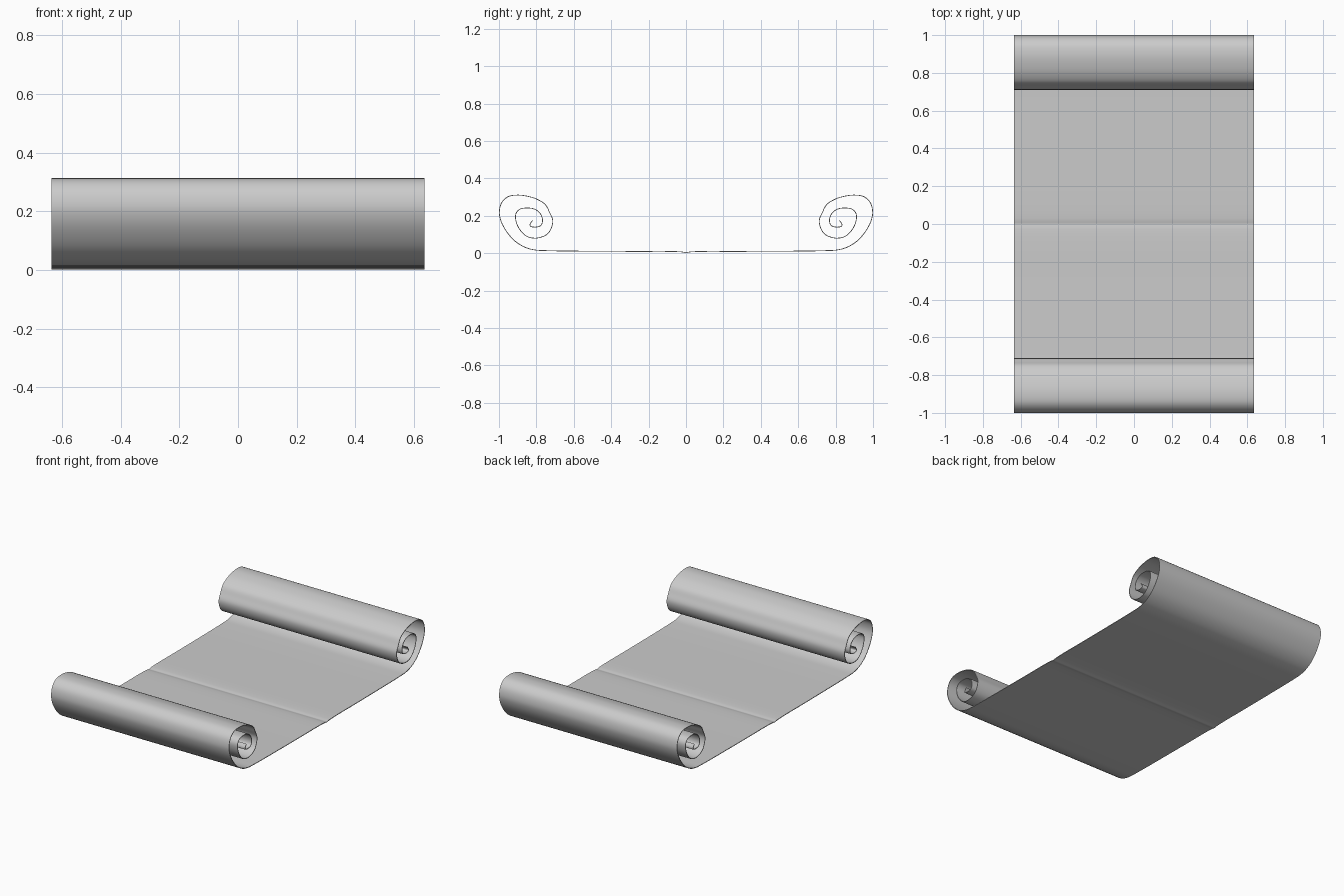
import bpy, bmesh
from mathutils import Vector

if "Cube" in bpy.data.objects:
    bpy.data.objects.remove(bpy.data.objects["Cube"])

HALF_WIDTH = 0.636
THICK = 0.004
STEPS = 5

# Half profile (y, z): from the middle of the sheet outward into the curl
half = [(0.0, 0.003), (0.03, 0.008), (0.3, 0.010), (0.63, 0.012), (0.74, 0.014), (0.81, 0.018),
        (0.865, 0.034), (0.92, 0.07), (0.965, 0.125), (0.99, 0.175), (0.998, 0.22),
        (0.985, 0.272), (0.95, 0.303), (0.895, 0.311), (0.84, 0.303), (0.795, 0.288),
        (0.752, 0.26), (0.73, 0.22), (0.713, 0.178), (0.72, 0.135), (0.745, 0.10),
        (0.80, 0.081), (0.85, 0.09), (0.885, 0.122), (0.907, 0.165), (0.91, 0.21),
        (0.89, 0.235), (0.85, 0.242), (0.81, 0.236), (0.78, 0.213), (0.767, 0.178),
        (0.775, 0.15), (0.80, 0.14), (0.832, 0.145), (0.833, 0.157), (0.82, 0.175)]


def smooth_path(pts, steps):
    """Centripetal Catmull-Rom curve through the points."""
    p = [Vector(q) for q in pts]
    p = [2 * p[0] - p[1]] + p + [2 * p[-1] - p[-2]]
    out = []
    for a, b, c, d in zip(p, p[1:], p[2:], p[3:]):
        t1 = (b - a).length ** 0.5
        t2 = t1 + (c - b).length ** 0.5
        t3 = t2 + (d - c).length ** 0.5
        for i in range(steps):
            t = t1 + (t2 - t1) * i / steps
            a1 = a.lerp(b, t / t1)
            a2 = b.lerp(c, (t - t1) / (t2 - t1))
            a3 = c.lerp(d, (t - t2) / (t3 - t2))
            b1 = a1.lerp(a2, t / t2)
            b2 = a2.lerp(a3, (t - t1) / (t3 - t1))
            out.append(b1.lerp(b2, (t - t1) / (t2 - t1)))
    return out + [p[-2]]


# Full profile: mirrored half plus the half itself
right = smooth_path(half, STEPS)
profile = [Vector((-q.x, q.y)) for q in reversed(right[1:])] + right

# Paper sheet swept across the width
bm = bmesh.new()
rows = [[bm.verts.new((s * HALF_WIDTH, q.x, q.y)) for s in (-1, 1)] for q in profile]
for r, n in zip(rows, rows[1:]):
    bm.faces.new((r[0], r[1], n[1], n[0]))
mesh = bpy.data.meshes.new("scroll_sheet")
bm.to_mesh(mesh)
bm.free()
sheet = bpy.data.objects.new("scroll_sheet", mesh)
bpy.context.collection.objects.link(sheet)

# Thin paper thickness
mod = sheet.modifiers.new("thickness", 'SOLIDIFY')
mod.thickness = THICK
mod.offset = 0
bpy.context.view_layer.objects.active = sheet
sheet.select_set(True)
bpy.ops.object.modifier_apply(modifier=mod.name)
bpy.ops.object.shade_smooth_by_angle(angle=0.7)
